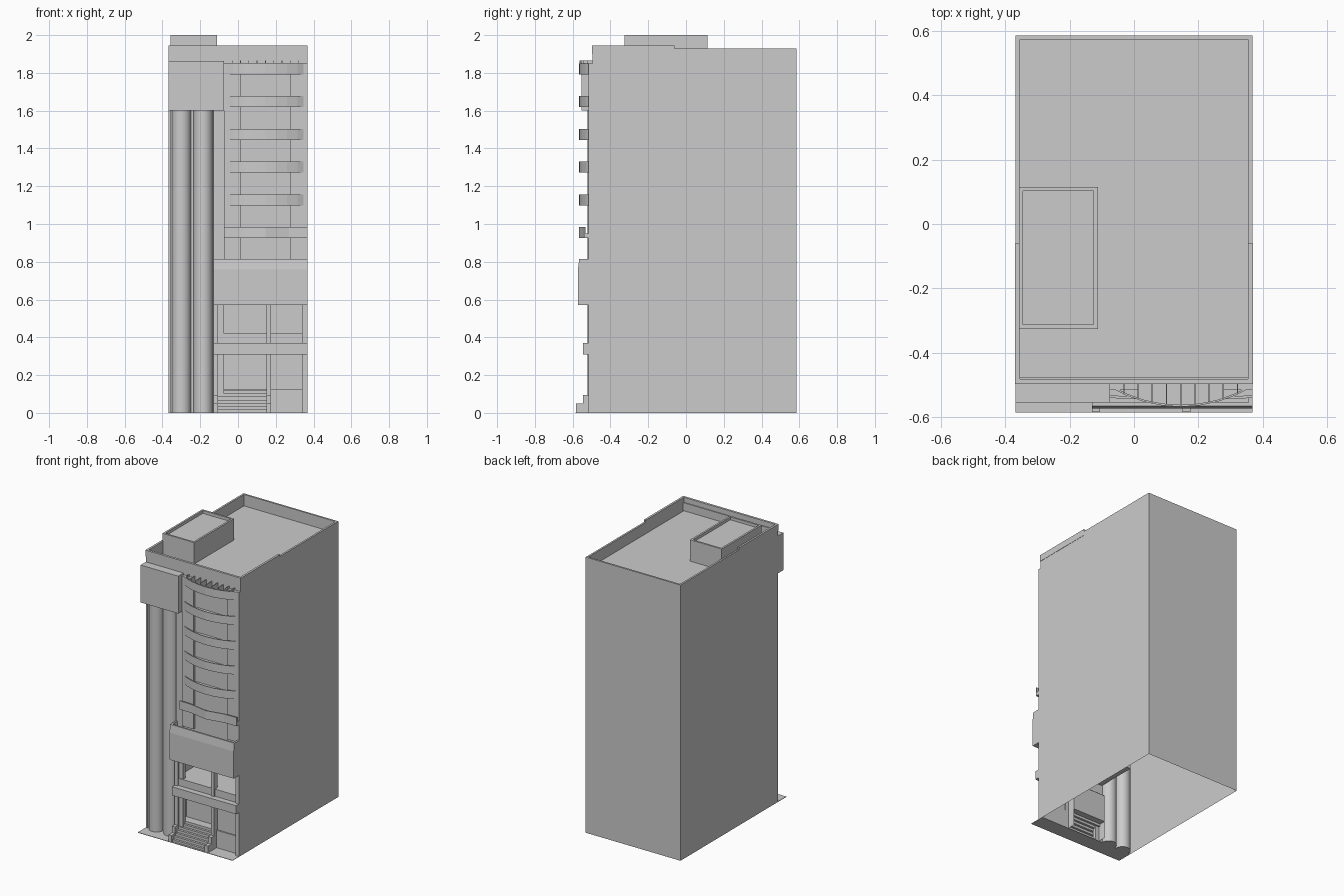
import bpy, math

if "Cube" in bpy.data.objects:
    bpy.data.objects.remove(bpy.data.objects["Cube"])

def mesh(name, verts, faces):
    me = bpy.data.meshes.new(name)
    me.from_pydata(verts, [], faces)
    ob = bpy.data.objects.new(name, me)
    bpy.context.collection.objects.link(ob)
    return ob

def box(name, x0, x1, y0, y1, z0, z1):
    return prism(name, [(x0, y0), (x1, y0), (x1, y1), (x0, y1)], z0, z1)

def prism(name, pts, z0, z1):
    n = len(pts)
    v = [(x, y, z0) for x, y in pts] + [(x, y, z1) for x, y in pts]
    f = [(i, (i + 1) % n, n + (i + 1) % n, n + i) for i in range(n)]
    return mesh(name, v, f + [tuple(range(n))[::-1], tuple(range(n, 2 * n))])

def panel(name, *pts):
    return mesh(name, list(pts), [(0, 1, 2, 3)])

def wall_y(name, x0, x1, z0, z1, y):
    return panel(name, (x0, y, z0), (x1, y, z0), (x1, y, z1), (x0, y, z1))

def wall_x(name, x, y0, y1, z0, z1):
    return panel(name, (x, y0, z0), (x, y1, z0), (x, y1, z1), (x, y0, z1))

def deck(name, x0, x1, y0, y1, z):
    return panel(name, (x0, y0, z), (x1, y0, z), (x1, y1, z), (x0, y1, z))

def rim(name, x0, x1, y0, y1, z0, z1, t):
    box(name + "_front", x0, x1, y0, y0 + t, z0, z1)
    box(name + "_back", x0, x1, y1 - t, y1, z0, z1)
    box(name + "_left", x0, x0 + t, y0 + t, y1 - t, z0, z1)
    box(name + "_right", x1 - t, x1, y0 + t, y1 - t, z0, z1)

W, F, B, ROOF = 0.367, -0.495, 0.585, 1.85
XL, XG = -0.13, -0.075          # edges of column bay and glazed bay

# Main shell, open underneath
wall_x("left_wall", -W, F, B, 0, ROOF)
wall_x("right_wall", W, F, B, 0, ROOF).data.flip_normals
wall_y("back_wall", -W, W, 0, ROOF, B).data.flip_normals()
bpy.data.objects["left_wall"].data.flip_normals()
deck("roof_deck", -W, W, F, B, ROOF)

# Roof parapet, front cornice and rooftop room
rim("parapet", -W, W, F, B, ROOF, 1.93, 0.013)
box("front_frieze", -W, W, F, F + 0.02, 1.855, 1.91)
box("cornice_front", -W - 0.002, W + 0.002, F - 0.002, F + 0.014, 1.90, 1.945)
for s, n in ((-1, "left"), (1, "right")):
    xs = sorted((s * (W + 0.002), s * (W - 0.013)))
    box("cornice_" + n, *xs, F, -0.06, 1.90, 1.945)
box("rooftop_room", -0.357, -0.112, -0.325, 0.115, ROOF, 1.98)
rim("rooftop_rim", -0.357, -0.112, -0.325, 0.115, 1.98, 2.0, 0.013)

# Column bay
wall_y("column_back_wall", -W, XL, 0, 1.6, -0.475)
box("left_return", -W, -0.354, F, -0.475, 0, 1.6)
box("bay_divider", XL, XG, F - 0.005, -0.475, 0, 1.62)
box("column_head", -W, XG, -0.553, -0.475, 1.6, 1.862)
for i, x in enumerate((-0.299, -0.184)):
    bpy.ops.mesh.primitive_cylinder_add(vertices=40, radius=0.051, depth=1.6,
                                        location=(x, -0.471, 0.8))
    ob = bpy.context.object
    ob.name = f"column_{i + 1}"
    bpy.ops.object.shade_smooth_by_angle()

# Glazed bay: recessed glass with side piers
wall_y("glass_wall", XG, W, 0.575, ROOF, F)
box("left_pier", XG, 0.015, -0.515, F, 0.8, 1.85)
box("right_pier", 0.275, W, -0.515, F, 0.8, 1.85)

# Curved balcony bands
CX, CY, R = 0.145, -0.1395, 0.4275
def arc(r, n=8):
    a = math.asin(0.222 / R)
    return [(CX + r * math.sin(a * (2 * i / n - 1)), CY - r * math.cos(a * (2 * i / n - 1)))
            for i in range(n + 1)]

for i in range(1, 6):
    z = 0.925 + 0.1735 * i
    outer = arc(R)
    prism(f"balcony_rail_{i}", outer + arc(R - 0.006)[::-1], z, z + 0.058)
    prism(f"balcony_slab_{i}", outer + [(W, F), (XG, F)], z, z + 0.03)

# Lowest balcony is shallower in curvature
low = [(XG, -0.54), (0.02, -0.543), (0.145, -0.567), (0.27, -0.543), (W, -0.54)]
prism("low_balcony_slab", low + [(W, F), (XG, F)], 0.925, 0.95)
prism("low_balcony_rail", low + [(x, y + 0.008) for x, y in low[::-1]], 0.925, 0.985)

# Fins above the top band
for i in range(9):
    x = -0.031 + 0.044 * i
    y = CY - math.sqrt(R * R - (x - CX) ** 2)
    box(f"fin_{i + 1}", x - 0.002, x + 0.002, y + 0.004, F, 1.815, 1.865)

# Deep fascia trough above the entrance
prof = [(-0.572, 0.57), (-0.572, 0.76), (-0.565, 0.815), (-0.553, 0.815),
        (-0.553, 0.77), (F, 0.77), (F, 0.57)]
n = len(prof)
mesh("fascia", [(x, y, z) for x in (XL, W) for y, z in prof],
     [(i, (i + 1) % n, n + (i + 1) % n, n + i) for i in range(n)]
     + [tuple(range(n))[::-1], tuple(range(n, 2 * n))])
for nme, x0 in (("left", XL), ("right", W - 0.012)):
    box(f"fascia_{nme}_end", x0, x0 + 0.012, -0.56, F, 0.77, 0.815)

# Posts, ledge and sill framing the lower floors
for i, (a, b) in enumerate(((XL, -0.106), (0.15, 0.175), (0.34, W))):
    box(f"post_{i + 1}", a, b, -0.515, -0.475, 0, 0.57)
box("ledge", XL, W, -0.545, -0.475, 0.31, 0.37)
box("window_sill", XL, W, -0.505, -0.475, 0.37, 0.42)

# Deep upper room behind the windows
deck("room_floor", XL, W, -0.49, -0.19, 0.418)
deck("room_ceiling", XL, W, F, -0.19, 0.572)
wall_y("room_back", XL, W, 0.418, 0.572, -0.19)
wall_x("room_left", XL, -0.49, -0.19, 0.418, 0.572)

# Entrance recess with stairs
wall_y("door_wall", -0.106, 0.15, 0.12, 0.31, -0.42)
deck("door_landing", -0.106, 0.15, -0.47, -0.42, 0.12)
deck("door_ceiling", -0.106, 0.15, -0.49, -0.42, 0.312)
for s, x in (("left", -0.106), ("right", 0.15)):
    wall_x(f"door_{s}_jamb", x, -0.49, -0.42, 0.0, 0.31)
    x0 = XL if s == "left" else 0.15
    box(f"{s}_stair_cheek_low", x0, x0 + 0.025, -0.583, -0.54, 0, 0.05)
    box(f"{s}_stair_cheek_high", x0, x0 + 0.025, -0.545, F, 0, 0.095)
for i in range(7):
    y = -0.572 + 0.0155 * i
    box(f"step_{i + 1}", -0.106, 0.15, y, y + 0.0165, 0.0171 * i, 0.0171 * (i + 1))

# Side shopfront and ground apron
wall_y("shop_wall", 0.175, 0.34, 0.125, 0.31, -0.478)
box("shop_plinth", 0.175, 0.34, -0.487, -0.475, 0, 0.125)
box("apron", -W, W, -0.585, -0.475, 0, 0.003)
